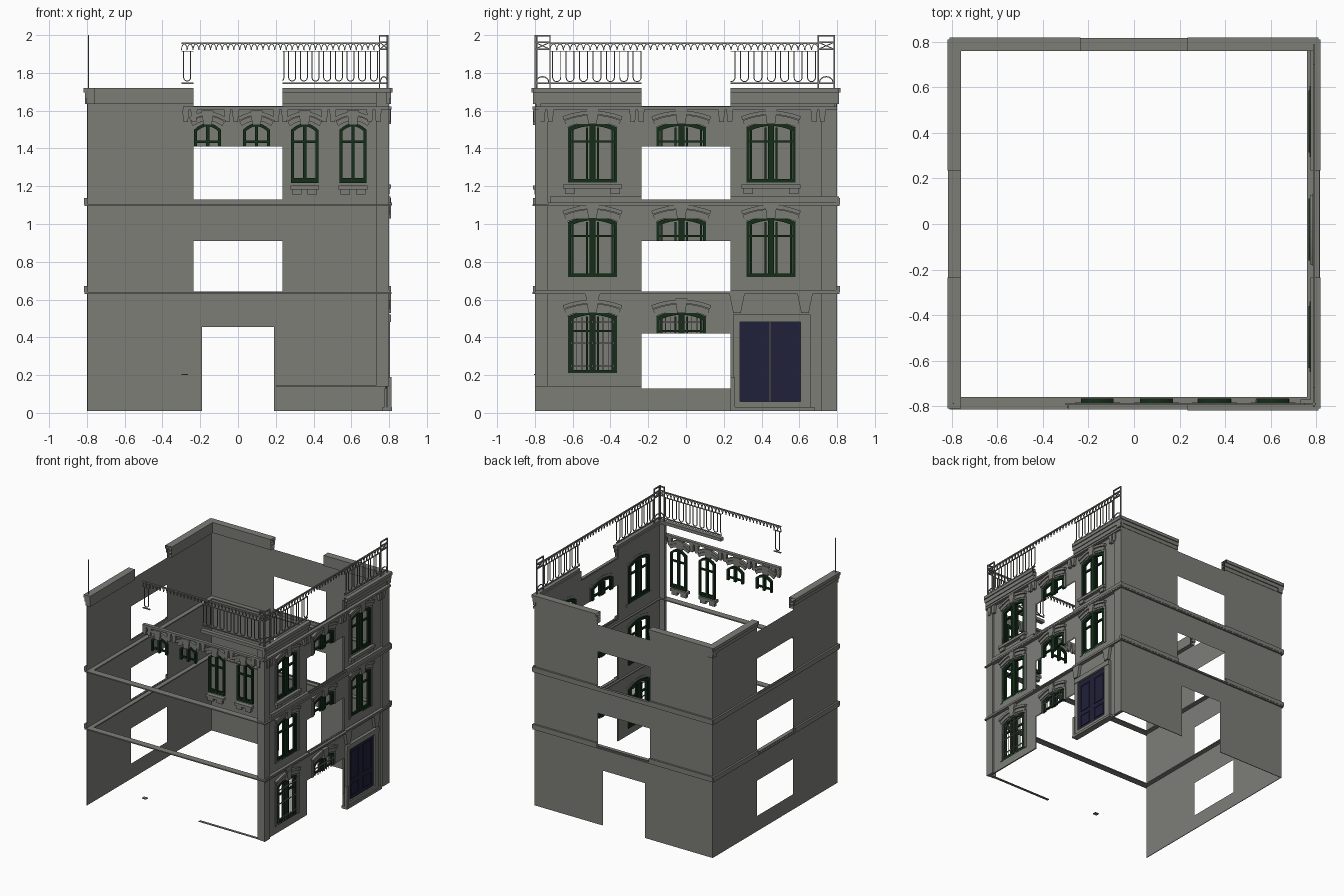
import bpy, bmesh, math
from mathutils import Vector

if "Cube" in bpy.data.objects:
    bpy.data.objects.remove(bpy.data.objects["Cube"])

COLOURS = {"stone_grey": (0.205, 0.205, 0.187), "frame_green": (0.007, 0.027, 0.009),
           "door_navy": (0.015, 0.015, 0.042)}
mats = {}
for name, rgb in COLOURS.items():
    m = bpy.data.materials.new(name)
    m.use_nodes = True
    m.diffuse_color = (*rgb, 1)
    bsdf = m.node_tree.nodes["Principled BSDF"]
    bsdf.inputs["Base Color"].default_value = (*rgb, 1)
    bsdf.inputs["Roughness"].default_value = 0.8
    mats[name] = m

D = 0.785          # distance of each facade plane from the centre
HALF = 0.235       # half width of the openings through the middle
parts = {}


def mesh_of(name, mat):
    return parts.setdefault(name, (bmesh.new(), mat))[0]


def place(side, u, d, z):
    """Map along-wall, outward and up coordinates onto one of the four sides."""
    r = D + d
    return {"R": (r, u, z), "L": (-r, u, z), "F": (u, -r, z), "B": (u, r, z)}[side]


def prism(name, side, pts, d0, d1, mat="stone_grey"):
    bm = mesh_of(name, mat)
    a = [bm.verts.new(place(side, u, d0, z)) for u, z in pts]
    b = [bm.verts.new(place(side, u, d1, z)) for u, z in pts]
    bm.faces.new(a)
    bm.faces.new(b[::-1])
    for i in range(len(a)):
        j = (i + 1) % len(a)
        bm.faces.new((a[i], b[i], b[j], a[j]))


def box(name, side, u0, u1, d0, d1, z0, z1, mat="stone_grey"):
    prism(name, side, [(u0, z0), (u1, z0), (u1, z1), (u0, z1)], d0, d1, mat)


def strip(name, side, pts, w, d0, d1, mat="stone_grey", closed=False):
    """Flat bar of width w following a path on the wall."""
    p = [Vector(q) for q in pts]
    n = len(p)
    left, right = [], []
    for i in range(n):
        a = p[i - 1] if closed or i else p[i]
        c = p[(i + 1) % n] if closed or i < n - 1 else p[i]
        t0 = (p[i] - a).normalized() if a != p[i] else (c - p[i]).normalized()
        t1 = (c - p[i]).normalized() if c != p[i] else t0
        t = (t0 + t1).normalized()
        k = w / 2 / max(0.5, t.dot(t0))
        nrm = Vector((-t.y, t.x)) * k
        left.append(p[i] + nrm)
        right.append(p[i] - nrm)
    for i in range(n if closed else n - 1):
        j = (i + 1) % n
        prism(name, side, [left[i], left[j], right[j], right[i]], d0, d1, mat)


def arc(u, w, z, rise, n=8):
    return [(u - w * math.cos(math.pi * i / n), z + rise * math.sin(math.pi * i / n)) for i in range(n + 1)]


def segment(u, w, z, rise, n=8):
    return [(u + w * s, z + rise * (1 - s * s)) for s in (2 * i / n - 1 for i in range(n + 1))]


def cut(bm, axis, a, b, z0, z1):
    """Remove everything inside a straight tunnel through the building."""
    for ax, v in ((axis, a), (axis, b), (2, z0), (2, z1)):
        co, no = Vector((0, 0, 0)), Vector((0, 0, 0))
        co[ax], no[ax] = v, 1
        bmesh.ops.bisect_plane(bm, geom=bm.verts[:] + bm.edges[:] + bm.faces[:], plane_co=co, plane_no=no)
    gone = []
    for f in bm.faces:
        c = f.calc_center_median()
        if a < c[axis] < b and z0 < c.z < z1:
            gone.append(f)
    bmesh.ops.delete(bm, geom=gone, context="FACES")


# Plain walls and the street facade, which only reaches the ground beside the door
for side in "LB":
    box("left_wall" if side == "L" else "back_wall", side, -0.8, 0.8, 0.01, 0.015, 0.01, 1.7)
box("facade_wall", "R", -0.79, HALF, -0.01, 0, 0.14, 1.7)
box("facade_wall", "R", HALF, 0.79, -0.01, 0, 0.01, 1.7)


def window(side, u, w, z0, z1, grille=False):
    rise, g = 0.03, "frame_green"
    zs = z1 - rise
    tag = "front" if side == "F" else "facade"
    frames = tag + "_window_frames"
    edge, stile = (0.016, 0.009) if side == "F" else (0.022, 0.016)
    loop = [(u - w, z0)] + segment(u, w, zs, rise) + [(u + w, z0)]
    strip(frames, side, loop, edge, -0.02, 0.0, g, True)
    # meeting stiles, casement stiles, transom and bottom rail
    box(frames, side, u - stile, u + stile, -0.02, 0.003, z0, z1 - 0.004, g)
    if side == "R":
        for s in (-1, 1):
            for f in (0.24, 0.84):
                c = u + s * w * f
                box(frames, side, c - 0.005, c + 0.005, -0.018, -0.004, z0, zs + 0.01, g)
    zt = z0 + 0.7 * (z1 - z0)
    box(frames, side, u - w, u + w, -0.018, -0.002, zt - 0.006, zt + 0.006, g)
    box(frames, side, u - w, u + w, -0.018, -0.002, z0, z0 + 0.018, g)
    # stone surround, hood and keystone
    o = w + 0.018
    if side == "R":
        strip(tag + "_window_surrounds", side, [(u - o, z0 - 0.01)] + segment(u, o, zs + 0.02, rise)
              + [(u + o, z0 - 0.01)], 0.02, -0.012, 0.006)
    for k, (grow, up, th) in enumerate(((0.02, 0.035, 0.026), (0.03, 0.06, 0.02))):
        strip(tag + "_window_hoods", side, segment(u, w + grow, zs + up, rise), th, -0.003, 0.012 + 0.008 * k)
    prism(tag + "_window_hoods", side, [(u - 0.022, z1), (u + 0.022, z1), (u + 0.032, z1 + 0.075),
                                        (u - 0.032, z1 + 0.075)], -0.003, 0.026)
    if grille:
        for i in range(-4, 5):
            c = u + i * w / 4.5
            box("window_grilles", side, c - 0.002, c + 0.002, 0.006, 0.011, z0, zs + 0.01)
        for f in (0.12, 0.5, 0.85):
            z = z0 + f * (z1 - z0)
            box("window_grilles", side, u - w, u + w, 0.005, 0.012, z - 0.003, z + 0.003)


def sill(side, u, w, z):
    box("window_sills", side, u - w, u + w, -0.015, 0.026, z - 0.022, z)
    for s in (-1, 1):
        c = u + s * (w - 0.035)
        box("window_sills", side, c - 0.025, c + 0.025, -0.01, 0.018, z - 0.05, z - 0.022)


# Facade windows: three columns over three storeys, the door replaces one
COLS = (-0.495, -0.025, 0.45)
for u in COLS:
    for row, (z0, z1) in enumerate(((0.21, 0.53), (0.72, 1.03), (1.22, 1.53))):
        if row == 0 and u == COLS[2]:
            continue
        cut(mesh_of("facade_wall", "stone_grey"), 1, u - 0.13, u + 0.13, z0, z1)
        window("R", u, 0.125, z0, z1, row == 0)
        if row == 2:
            sill("R", u, 0.155, z0 - 0.01)

# Front upper windows, hanging from the entablature
for u in (-0.161, 0.098, 0.353, 0.609):
    window("F", u, 0.064, 1.225, 1.525)
    if u > HALF:
        sill("F", u, 0.076, 1.205)

# Entablature with brackets on front and facade
box("front_entablature", "F", -0.29, 0.8, 0, 0.028, 1.605, 1.622)
box("facade_entablature", "R", -0.8, 0.8, 0, 0.028, 1.605, 1.622)
for side, spots in (("F", (-0.255, -0.035, 0.225, 0.48, 0.72)), ("R", (-0.74, -0.26, 0.21, 0.7))):
    for c in spots:
        for s in (-0.022, 0.022):
            prism("cornice_brackets", side, [(c + s - 0.012, 1.54), (c + s + 0.012, 1.54),
                                             (c + s + 0.018, 1.605), (c + s - 0.018, 1.605)], 0, 0.022)

# Stepped top cornice, broken in the middle; the front keeps only its coping
for side in "RLBF":
    for u0, u1 in ((-0.81, -HALF), (HALF, 0.81)):
        for z0, z1, d in ((1.635, 1.665, 0.018), (1.665, 1.695, 0.025), (1.695, 1.72, 0.033)):
            if side != "F" or (u0 > 0 and d > 0.03):
                box("top_cornice", side, u0, u1, -0.025 if side in "LB" else 0, d, z0, z1)

# Floor ledges and string courses
for z in (0.63, 1.095):
    for side in "LBFR":
        box("floor_ledges", side, -0.81, 0.81, -0.025, 0.028, z, z + 0.009)
    for side in "LB":
        box("string_courses", side, -0.81, 0.81, 0.01, 0.03, z + 0.009, z + 0.042)
box("string_courses", "R", -0.73, 0.81, 0, 0.03, 1.1, 1.115)
box("string_courses", "R", -0.72, 0.81, 0, 0.022, 1.115, 1.145)
box("string_courses", "R", -0.8, 0.81, 0, 0.024, 0.636, 0.65)

# Corner piers, standing above the open plinth
box("corner_pier", "F", 0.73, 0.8, -0.015, 0.01, 0.14, 1.7)
box("facade_pilasters", "R", -0.8, -0.73, 0, 0.014, 0.14, 1.62)
box("facade_pilasters", "R", 0.715, 0.8, 0, 0.014, 0.01, 1.62)
box("front_threshold", "F", 0.2, 0.73, -0.015, 0.005, 0.14, 0.145)
box("small_plate", "F", -0.3, -0.265, -0.01, 0.02, 0.2, 0.206)

# Corbels between storeys
for u, z0, z1 in ((-0.495, 0.57, 0.636), (0.27, 0.53, 0.636), (0.63, 0.53, 0.636),
                  (-0.025, 1.06, 1.1), (0.45, 1.06, 1.1)):
    prism("storey_corbels", "R", [(u - 0.02, z0), (u + 0.02, z0), (u + 0.042, z1), (u - 0.042, z1)], 0, 0.024)

# Entrance door with surround, step and side post
box("door_surround", "R", 0.25, 0.285, 0, 0.02, 0.03, 0.52)
box("door_surround", "R", 0.605, 0.66, 0, 0.02, 0.03, 0.52)
box("door_surround", "R", 0.25, 0.66, 0, 0.025, 0.48, 0.52)
box("door_step", "R", 0.236, 0.68, -0.02, 0.03, 0.01, 0.03)
box("door_step", "R", 0.285, 0.605, 0, 0.02, 0.03, 0.06)
box("door_side_post", "R", 0.236, 0.26, 0.006, 0.028, 0.01, 0.19)
for s in (-1, 1):
    a, b = sorted((0.445 + s * 0.002, 0.445 + s * 0.16))
    box("entrance_door", "R", a, b, -0.005, 0.008, 0.06, 0.48, "door_navy")
    for z0, z1 in ((0.09, 0.18), (0.22, 0.44)):
        strip("entrance_door", "R", [(a + 0.03, z0), (b - 0.03, z0), (b - 0.03, z1), (a + 0.03, z1)],
              0.01, 0.008, 0.013, "door_navy", True)


# Roof railing: rails, hanging loops and a scalloped top band
def railing(side, u0, u1, count):
    name = "front_railing" if side == "F" else "facade_railing"
    for z, t in ((1.745, 0.007), (1.915, 0.004), (1.957, 0.009)):
        box(name, side, u0, u1, 0, 0.01, z - t / 2, z + t / 2)
    step = (u1 - u0) / count
    r = step * 0.3
    for i in range(count):
        c = u0 + (i + 0.5) * step
        loop = [(c - r, 1.915)] + [(x, 2 * 1.775 - z) for x, z in arc(c, r, 1.775, r, 6)] + [(c + r, 1.915)]
        strip(name, side, loop, 0.005, 0.002, 0.008)
        for k in (-0.25, 0.25):
            strip(name, side, arc(c + k * step, step * 0.24, 1.92, 0.033, 6), 0.004, 0.002, 0.008)


railing("F", -0.3, 0.75, 17)
railing("R", -0.72, 0.7, 20)


# Railing posts as open frames with a crossed panel and an arch at the foot
def post(side, u0, u1):
    name = "railing_posts"
    for u in (u0, u1):
        box(name, side, u - 0.003, u + 0.003, 0, 0.01, 1.72, 2)
    for z in (1.745, 1.925, 1.962, 1.996):
        box(name, side, u0, u1, 0, 0.01, z - 0.004, z + 0.004)
    for za, zb in ((1.925, 1.962), (1.962, 1.925)):
        strip(name, side, [(u0, za), (u1, zb)], 0.005, 0.002, 0.008)
    strip(name, side, arc((u0 + u1) / 2, (u1 - u0) * 0.42, 1.75, 0.03), 0.006, 0.002, 0.008)


post("F", 0.75, 0.795)
post("R", -0.8, -0.72)
post("R", 0.7, 0.785)
box("corner_pole", "F", -0.795, -0.79, 0, 0.005, 1.7, 2)

# Tunnels through the building, then finished objects
TUNNELS = [(0, -0.19, 0.19, -0.01, 0.455), (1, -HALF, HALF, 0.13, 0.42)]
for ax in (0, 1):
    TUNNELS += [(ax, -HALF, HALF, z0, z1) for z0, z1 in ((0.642, 0.91), (1.13, 1.41), (1.625, 1.922))]
for name, (bm, mat) in parts.items():
    for t in TUNNELS:
        cut(bm, *t)
    bmesh.ops.recalc_face_normals(bm, faces=bm.faces[:])
    me = bpy.data.meshes.new(name)
    bm.to_mesh(me)
    bm.free()
    me.materials.append(mats[mat])
    bpy.context.collection.objects.link(bpy.data.objects.new(name, me))
